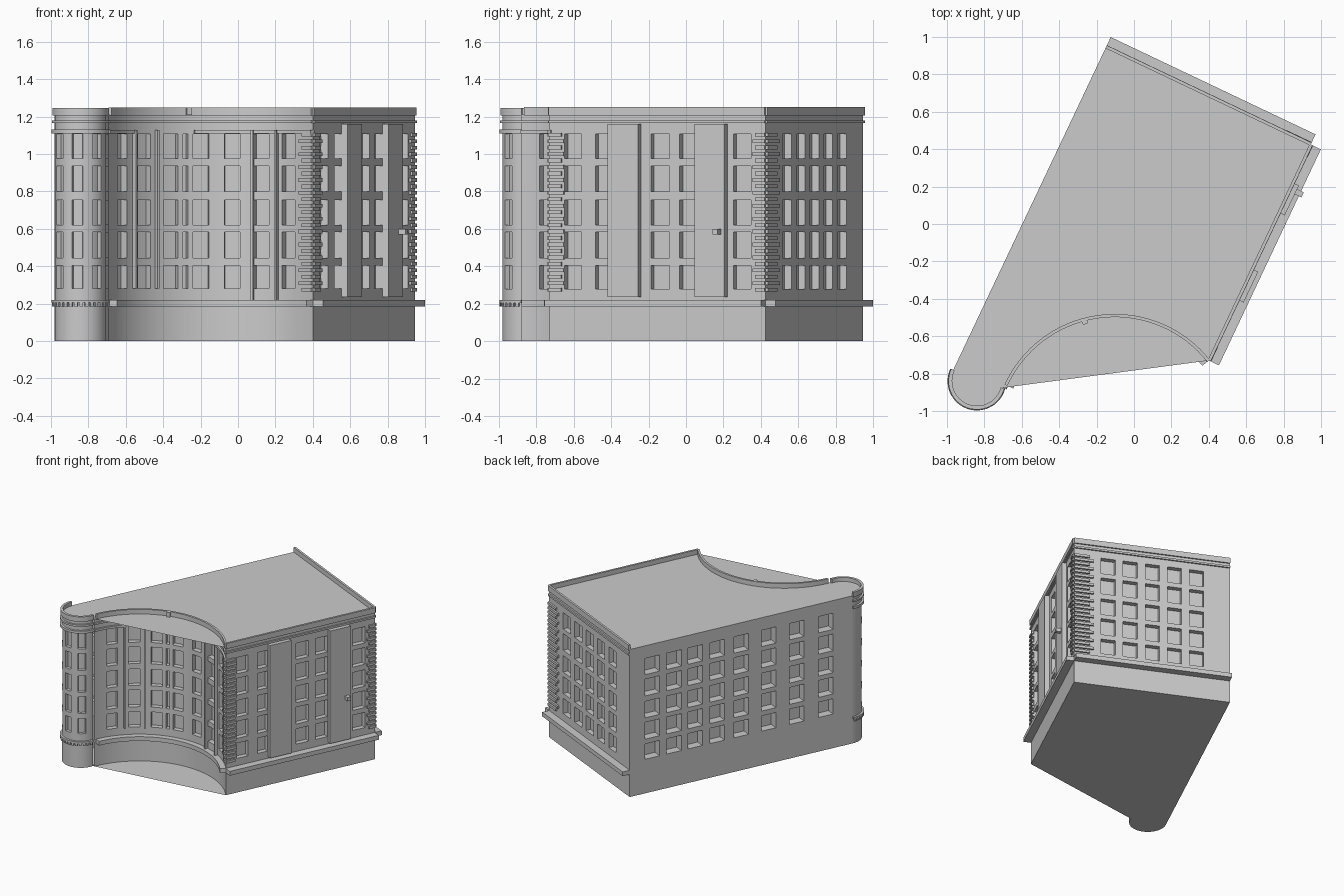
import bpy, bmesh, math
from mathutils import Vector

if "Cube" in bpy.data.objects:
    bpy.data.objects.remove(bpy.data.objects["Cube"])

ROOF = 1.212
ROWS = [(0.28, 0.405), (0.445, 0.583), (0.62, 0.755), (0.80, 0.937), (0.975, 1.108)]
FRONT, RIGHT, BACK = Vector((0.40, -0.73)), Vector((0.945, 0.425)), Vector((-0.15, 0.945))
TC, TR = Vector((-0.84, -0.84)), 0.14          # corner tower
CC, CR = Vector((-0.103, -1.13)), 0.643        # concave street front
A0, A1 = math.radians(154.7), math.radians(345)
B0, B1 = math.radians(157), math.radians(38.5)


# Paths: (distance along wall, distance outward, height) -> point
def straight(a, b):
    u = (b - a).normalized()
    n = Vector((u.y, -u.x))
    return lambda s, d, z: (*(a + u * s + n * d), z)


def tower_path(s, d, z):
    a = A0 + s / TR
    return (TC.x + (TR + d) * math.cos(a), TC.y + (TR + d) * math.sin(a), z)


def curve_path(s, d, z):
    a = B0 - s / CR
    return (CC.x + (CR - d) * math.cos(a), CC.y + (CR - d) * math.sin(a), z)


left_end = TC + TR * Vector((math.cos(A0), math.sin(A0)))
right_path, back_path, left_path = straight(FRONT, RIGHT), straight(RIGHT, BACK), straight(BACK, left_end)
RL, BL, LL = (RIGHT - FRONT).length, (BACK - RIGHT).length, (left_end - BACK).length
TL, CL = (A1 - A0) * TR, (B0 - B1) * CR


def finish(name, bm, smooth=False, closed=False):
    bmesh.ops.remove_doubles(bm, verts=bm.verts, dist=1e-5)
    if closed:
        bmesh.ops.recalc_face_normals(bm, faces=bm.faces)
    me = bpy.data.meshes.new(name)
    bm.to_mesh(me)
    bm.free()
    ob = bpy.data.objects.new(name, me)
    bpy.context.collection.objects.link(ob)
    if smooth:
        bpy.ops.object.select_all(action='DESELECT')
        ob.select_set(True)
        bpy.context.view_layer.objects.active = ob
        bpy.ops.object.shade_smooth_by_angle()
    return ob


def quad(bm, pts):
    bm.faces.new([bm.verts.new(p) for p in pts])


def splits(a, b, step):
    n = max(1, math.ceil((b - a) / step - 1e-6))
    return [a + (b - a) * i / n for i in range(n + 1)]


def wall(name, path, length, windows, depth, step=9.0):
    """Wall with a grid of recessed windows; windows = (centre, width)."""
    bm = bmesh.new()
    edges = [0.0] + [c + k * w / 2 for c, w in windows for k in (-1, 1)] + [length]
    zs = [0.0] + [z for r in ROWS for z in r] + [ROOF]
    for i in range(len(edges) - 1):
        ss = splits(edges[i], edges[i + 1], step)
        for j in range(len(zs) - 1):
            z0, z1 = zs[j], zs[j + 1]
            hole = i % 2 and j % 2
            d = -depth if hole else 0
            for a, b in zip(ss, ss[1:]):
                quad(bm, [path(a, d, z0), path(b, d, z0), path(b, d, z1), path(a, d, z1)])
                if hole:  # sill and head
                    quad(bm, [path(a, 0, z0), path(b, 0, z0), path(b, d, z0), path(a, d, z0)])
                    quad(bm, [path(a, d, z1), path(b, d, z1), path(b, 0, z1), path(a, 0, z1)])
            if hole:      # jambs
                a, b = ss[0], ss[-1]
                quad(bm, [path(a, 0, z0), path(a, d, z0), path(a, d, z1), path(a, 0, z1)])
                quad(bm, [path(b, d, z0), path(b, 0, z0), path(b, 0, z1), path(b, d, z1)])
    finish(name, bm, step < 1)


def strips(name, path, boxes, step=9.0):
    """Boxes following a wall; each = (s0, s1, d0, d1, z0, z1)."""
    bm = bmesh.new()
    for s0, s1, d0, d1, z0, z1 in boxes:
        rings = [[bm.verts.new(path(s, d, z)) for d, z in ((d0, z0), (d1, z0), (d1, z1), (d0, z1))]
                 for s in splits(s0, s1, step)]
        for p, q in zip(rings, rings[1:]):
            for k in range(4):
                bm.faces.new((p[k], p[(k + 1) % 4], q[(k + 1) % 4], q[k]))
        bm.faces.new(rings[0])
        bm.faces.new(rings[-1][::-1])
    finish(name, bm, step < 1, True)


def quoins(at_start, length, long, short):
    """Alternating corner bars at one end of a wall."""
    out = []
    for i in range(25):
        w = long if i % 2 else short
        z = 0.265 + i * 0.0345
        a, b = (0, w) if at_start else (length - w, length)
        out.append((a, b, -0.005, 0.014, z, z + 0.02))
    return out


# Walls
wall("right_wall", right_path, RL,
     [(0.14, 0.10), (0.315, 0.085), (0.655, 0.11), (0.82, 0.10), (1.14, 0.105)], 0.04)
wall("back_wall", back_path, BL, [(0.265 + 0.172 * i, 0.11) for i in range(5)], 0.04)
wall("left_wall", left_path, LL,
     [(c, 0.125) for c in (0.195, 0.38, 0.56, 0.75, 0.956, 1.19, 1.43, 1.68)], 0.07)
wall("tower_wall", tower_path, TL, [(0.147, 0.06), (0.262, 0.06), (0.375, 0.06)], 0.025, 0.02)
wall("curved_wall", curve_path, CL,
     [(0.151, 0.085), (0.32, 0.085), (0.488, 0.085), (0.572, 0.027), (0.656, 0.085),
      (0.825, 0.085), (0.987, 0.085), (1.15, 0.085)], 0.04, 0.04)

# Roof and floor slabs, spanning the hollow of the curved front
outline = [tower_path(s, 0, 0)[:2] for s in splits(0, TL, 0.02)] + [tuple(p) for p in (FRONT, RIGHT, BACK)]
for name, z in (("roof", ROOF), ("floor", 0.0)):
    bm = bmesh.new()
    quad(bm, [(x, y, z) for x, y in (outline if z else outline[::-1])])
    finish(name, bm)

# Ledges, mouldings and parapets
PARAPET = (-0.006, 0.011, 1.205, 1.25)
for side, path, length, out in (("right", right_path, RL, 0.06), ("back", back_path, BL, 0.06)):
    strips(side + "_ledge", path, [(0, length, -0.01, out, 0.185, 0.22)])
    strips(side + "_cornice", path, [(0, length, *PARAPET), (0, length, -0.01, 0.012, 1.165, 1.18)])
strips("curved_ledge", curve_path, [(0.02, CL, -0.01, 0.045, 0.185, 0.22)], 0.04)
strips("curved_cornice", curve_path,
       [(0.02, CL, *PARAPET), (0, CL, -0.01, 0.012, 1.165, 1.18),
        (0, 0.26, -0.01, 0.015, 1.11, 1.128), (0.62, CL, -0.01, 0.015, 1.11, 1.128)], 0.04)
strips("tower_rings", tower_path,
       [(0, TL, -0.01, 0.017, 0.205, 0.22), (0, TL, -0.01, 0.017, 1.11, 1.13),
        (0, TL, -0.01, 0.015, 1.165, 1.18), (0, TL, -0.008, 0.012, 1.205, 1.245)], 0.02)
strips("tower_dentils", tower_path,
       [(s, s + 0.016, -0.01, 0.015, 0.185, 0.206) for s in splits(0.01, TL - 0.03, 0.028)])

# Projecting bays, fins and the rainwater head
strips("right_bays", right_path, [(0.36, 0.542, -0.01, 0.036, 0.235, 1.16),
                                  (0.875, 1.052, -0.01, 0.036, 0.235, 1.16)])
strips("wall_bracket", right_path, [(1.0, 1.03, 0.03, 0.075, 0.57, 0.60)])
strips("curved_fins", curve_path,
       [(s - 0.007, s + 0.007, -0.01, 0.025, z, 1.128)
        for s, z in ((0.245, 0.28), (0.40, 0.28), (0.937, 0.22), (1.078, 0.22))])
strips("rain_head", curve_path, [(0.572, 0.6, -0.005, 0.028, 1.21, 1.25)])

# Corner quoins
strips("right_wall_front_quoins", right_path, quoins(True, RL, 0.09, 0.075))
strips("right_wall_back_quoins", right_path, quoins(False, RL, 0.07, 0.055))
strips("back_wall_quoins", back_path, quoins(True, BL, 0.15, 0.12))
strips("curved_wall_quoins", curve_path, quoins(False, CL, 0.10, 0.075), 0.04)
